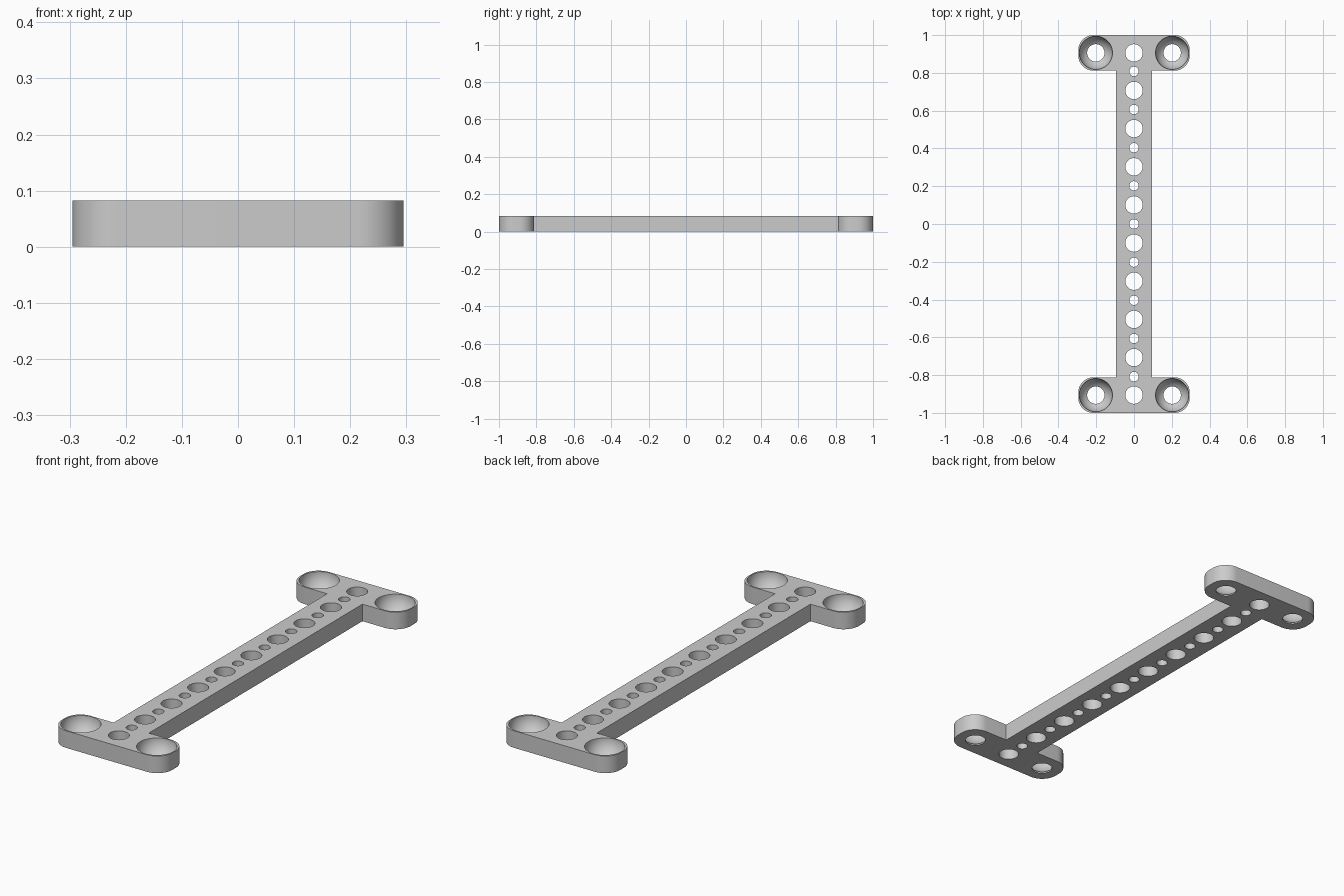
import bpy, bmesh, math

cube = bpy.data.objects.get("Cube")
if cube:
    bpy.data.objects.remove(cube, do_unlink=True)

THICK = 0.082
HALF_W, HALF_L = 0.295, 1.0
BAR = 0.094          # half width of the bar
ARM_Y = 0.812        # inner edge of the end arms
CORNER = 0.08
HOLE_X, HOLE_Y = 0.202, 0.906
BIG, SMALL, SEAT = 0.046, 0.025, 0.088

grey = bpy.data.materials.new("light_grey")
grey.use_nodes = True
colour = (0.6, 0.6, 0.6, 1)
grey.diffuse_color = colour
grey.node_tree.nodes["Principled BSDF"].inputs["Base Color"].default_value = colour


def new_object(name, bm):
    bmesh.ops.recalc_face_normals(bm, faces=bm.faces)
    mesh = bpy.data.meshes.new(name)
    bm.to_mesh(mesh)
    bm.free()
    obj = bpy.data.objects.new(name, mesh)
    bpy.context.collection.objects.link(obj)
    mesh.materials.append(grey)
    return obj


def lathe(bm, profile, x, y, steps=48):
    """Closed solid of revolution from (radius, z) points."""
    rings = []
    for r, z in profile:
        rings.append([bm.verts.new((x + r * math.cos(i * math.tau / steps),
                                    y + r * math.sin(i * math.tau / steps), z))
                      for i in range(steps)])
    for low, high in zip(rings, rings[1:]):
        for i in range(steps):
            j = (i + 1) % steps
            bm.faces.new((low[i], low[j], high[j], high[i]))
    bm.faces.new(rings[0])
    bm.faces.new(rings[-1])


def arc(cx, cy, start, steps=12):
    """Quarter circle for a rounded corner."""
    return [(cx + CORNER * math.cos(start + i * math.pi / 2 / steps),
             cy + CORNER * math.sin(start + i * math.pi / 2 / steps))
            for i in range(steps + 1)]


# Plate: one quarter of the outline, mirrored round to a closed I shape
quarter = [(BAR, ARM_Y)]
quarter += arc(HALF_W - CORNER, ARM_Y + CORNER, -math.pi / 2)
quarter += arc(HALF_W - CORNER, HALF_L - CORNER, 0)
half = quarter + [(-x, y) for x, y in reversed(quarter)]
outline = half + [(x, -y) for x, y in reversed(half)]
bm = bmesh.new()
base = bm.faces.new([bm.verts.new((x, y, 0)) for x, y in outline])
top = bmesh.ops.extrude_face_region(bm, geom=[base])
bmesh.ops.translate(bm, vec=(0, 0, THICK),
                    verts=[g for g in top["geom"] if isinstance(g, bmesh.types.BMVert)])
plate = new_object("mounting_plate", bm)

# Straight holes along the bar, alternating small and large
bm = bmesh.new()
for k in range(-9, 10):
    y = math.copysign(HOLE_Y, k) if abs(k) == 9 else k * 0.101
    radius = BIG if k % 2 else SMALL
    lathe(bm, [(radius, -0.05), (radius, THICK + 0.05)], 0, y)

# Rounded screw seats in the four arms, each with a through hole
end = math.acos(BIG / SEAT)
bowl = [(SEAT * math.cos(end * i / 10), THICK - SEAT * math.sin(end * i / 10))
        for i in range(10, -1, -1)]
seat = [(BIG, -0.05)] + bowl + [(SEAT, THICK + 0.05)]
for sx in (-1, 1):
    for sy in (-1, 1):
        lathe(bm, seat, sx * HOLE_X, sy * HOLE_Y)
cutter = new_object("hole_cutter", bm)
cutter.hide_render = True

# Cut the holes and drop the cutter
cut = plate.modifiers.new("holes", "BOOLEAN")
cut.operation = "DIFFERENCE"
cut.solver = "EXACT"
cut.object = cutter
bpy.ops.object.select_all(action="DESELECT")
plate.select_set(True)
bpy.context.view_layer.objects.active = plate
bpy.ops.object.modifier_apply(modifier=cut.name)
bpy.data.objects.remove(cutter, do_unlink=True)
bpy.ops.object.shade_smooth_by_angle(angle=math.radians(30))
